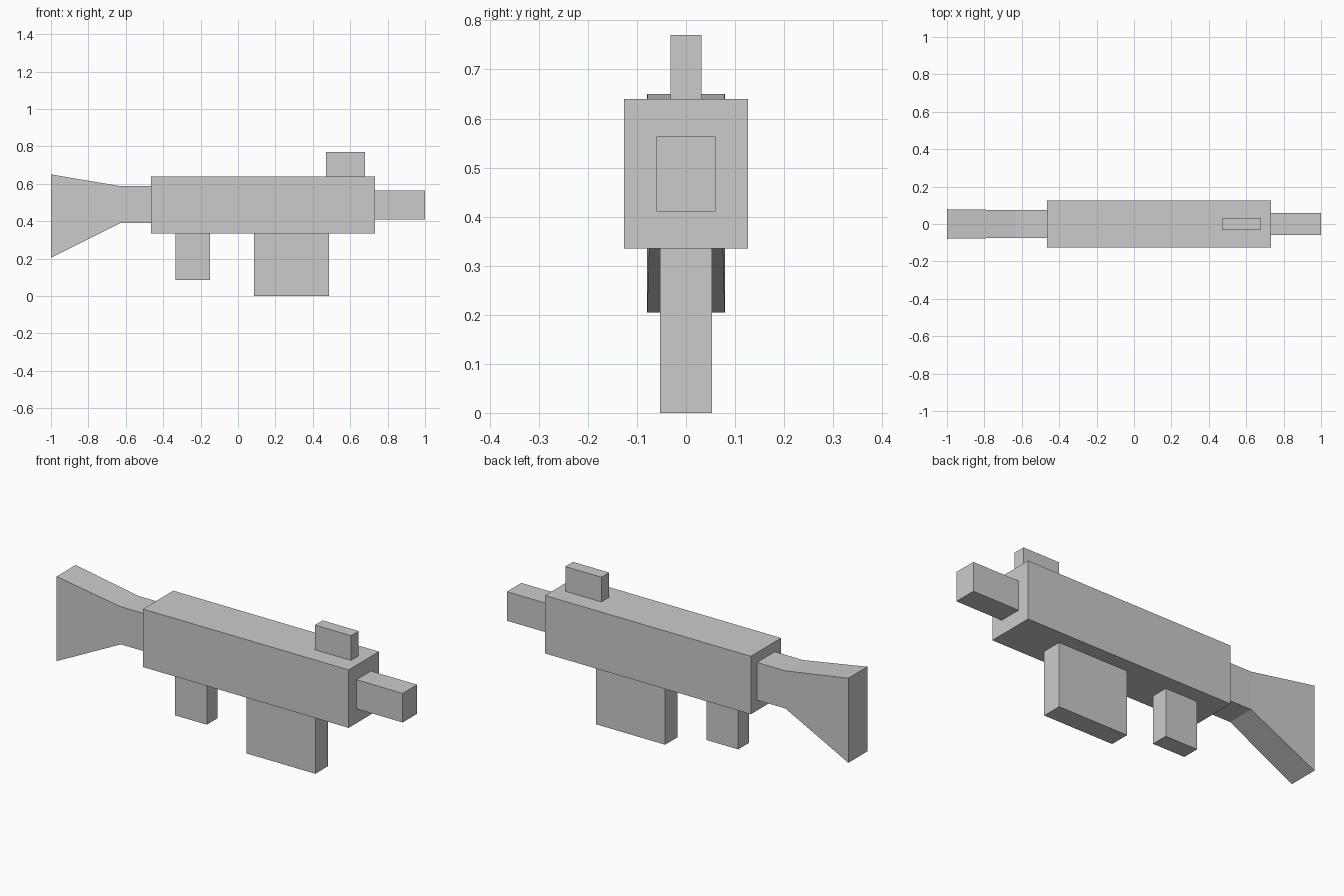
import bpy
import bmesh

cube = bpy.data.objects.get("Cube")
if cube:
    bpy.data.objects.remove(cube, do_unlink=True)

# Single flat grey
GREY = (0.6, 0.6, 0.6, 1.0)
grey = bpy.data.materials.new("plain grey")
grey.use_nodes = True
grey.diffuse_color = GREY
grey.node_tree.nodes["Principled BSDF"].inputs["Base Color"].default_value = GREY


def loft(name, sections):
    """Join rectangular sections (x, half width, bottom, top) along x."""
    bm = bmesh.new()
    rings = [[bm.verts.new((x, y, z)) for y, z in
              ((-w, low), (w, low), (w, high), (-w, high))]
             for x, w, low, high in sections]
    for a, b in zip(rings, rings[1:]):
        for i in range(4):
            j = (i + 1) % 4
            bm.faces.new((a[i], a[j], b[j], b[i]))
    bm.faces.new(rings[0])
    bm.faces.new(rings[-1])
    bmesh.ops.recalc_face_normals(bm, faces=bm.faces)
    mesh = bpy.data.meshes.new(name)
    bm.to_mesh(mesh)
    bm.free()
    mesh.materials.append(grey)
    obj = bpy.data.objects.new(name, mesh)
    bpy.context.collection.objects.link(obj)
    return obj


def block(name, x0, x1, half_width, low, high):
    return loft(name, [(x0, half_width, low, high), (x1, half_width, low, high)])


# Main body and the blocks attached to it
block("body", -0.465, 0.732, 0.126, 0.335, 0.64)
block("barrel", 0.732, 1.0, 0.06, 0.41, 0.563)
block("sight", 0.47, 0.68, 0.032, 0.64, 0.77)
block("magazine", 0.085, 0.487, 0.0525, 0.0, 0.335)
block("grip", -0.335, -0.15, 0.045, 0.085, 0.335)

# Stock: straight neck flaring toward the butt
loft("stock", [(-1.0, 0.079, 0.205, 0.65),
               (-0.63, 0.074, 0.39, 0.588),
               (-0.465, 0.074, 0.39, 0.588)])
